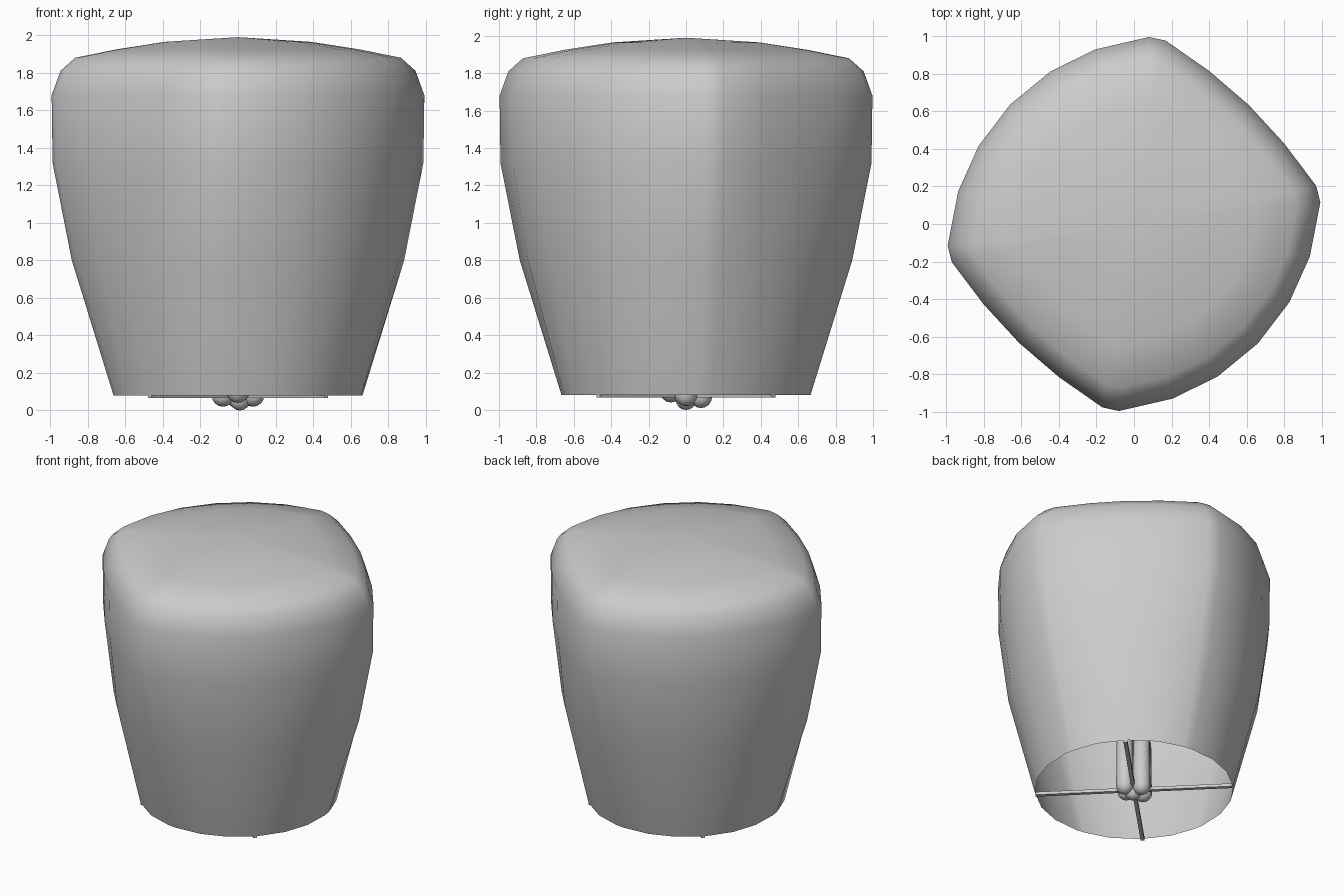
import bpy, bmesh
from math import radians, cos, sin, pi
from mathutils import Vector

if "Cube" in bpy.data.objects:
    bpy.data.objects.remove(bpy.data.objects["Cube"])

AXIS = 46          # heading of the lantern's short half-axis, degrees
# quarter cross-section of the widest level: (angle from axis, radius)
QUARTER = [(0, .884), (18, .912), (34.2, .995), (39.4, 1.003),
           (56.5, .956), (72.7, .93), (90, .92)]
SECTION = (QUARTER + [(180 - a, r) for a, r in QUARTER[-2::-1]])
SECTION += [(a + 180, r) for a, r in SECTION[1:-1]]
# levels: (height, scale, blend from circle to rounded box)
LEVELS = [(.08, .668, 0), (.80, .89, .6), (1.32, .992, 1), (1.68, .997, 1),
          (1.81, .95, 1), (1.88, .872, 1), (1.925, .65, 1), (1.965, .39, 1)]


def finish(bm, name):
    bmesh.ops.recalc_face_normals(bm, faces=bm.faces)
    me = bpy.data.meshes.new(name)
    bm.to_mesh(me)
    bm.free()
    ob = bpy.data.objects.new(name, me)
    bpy.context.collection.objects.link(ob)
    return ob


def smooth(ob):
    for p in ob.data.polygons:
        p.use_smooth = True


# paper envelope, open at the bottom
bm = bmesh.new()
rings = []
for z, s, b in LEVELS:
    ring = []
    for a, r in SECTION:
        t = radians(a + AXIS)
        rad = s * (1 + (r - 1) * b)
        ring.append(bm.verts.new((rad * cos(t), rad * sin(t), z)))
    rings.append(ring)
n = len(SECTION)
for lo, hi in zip(rings, rings[1:]):
    for i in range(n):
        j = (i + 1) % n
        bm.faces.new((lo[i], lo[j], hi[j], hi[i]))
top = bm.verts.new((0, 0, 1.99))
for i in range(n):
    bm.faces.new((rings[-1][i], rings[-1][(i + 1) % n], top))
smooth(finish(bm, "paper_envelope"))

# crossed support bars at the mouth
for k, name in enumerate(("support_bar_a", "support_bar_b")):
    bm = bmesh.new()
    bmesh.ops.create_cube(bm, size=1)
    bmesh.ops.scale(bm, vec=(1.33, .026, .022), verts=bm.verts)
    ob = finish(bm, name)
    ob.location = (0, 0, .077)
    ob.rotation_euler.z = radians(45 + 90 * k)


# fuel block: four upright rounded lobes between the bars
def lobe(name, x, y, z0, z1, r):
    bm = bmesh.new()
    bmesh.ops.create_uvsphere(bm, u_segments=12, v_segments=8, radius=r)
    for v in bm.verts:
        v.co.z += z1 - r if v.co.z > 1e-4 else z0 + r
    ob = finish(bm, name)
    ob.location = (x, y, 0)
    smooth(ob)


for i, z0 in enumerate((.02, .01, .02, .04)):
    t = i * pi / 2
    lobe("fuel_lobe_%d" % (i + 1), .08 * cos(t), .08 * sin(t), z0, .5, .06)
lobe("fuel_core", .01, 0, 0, .45, .055)
